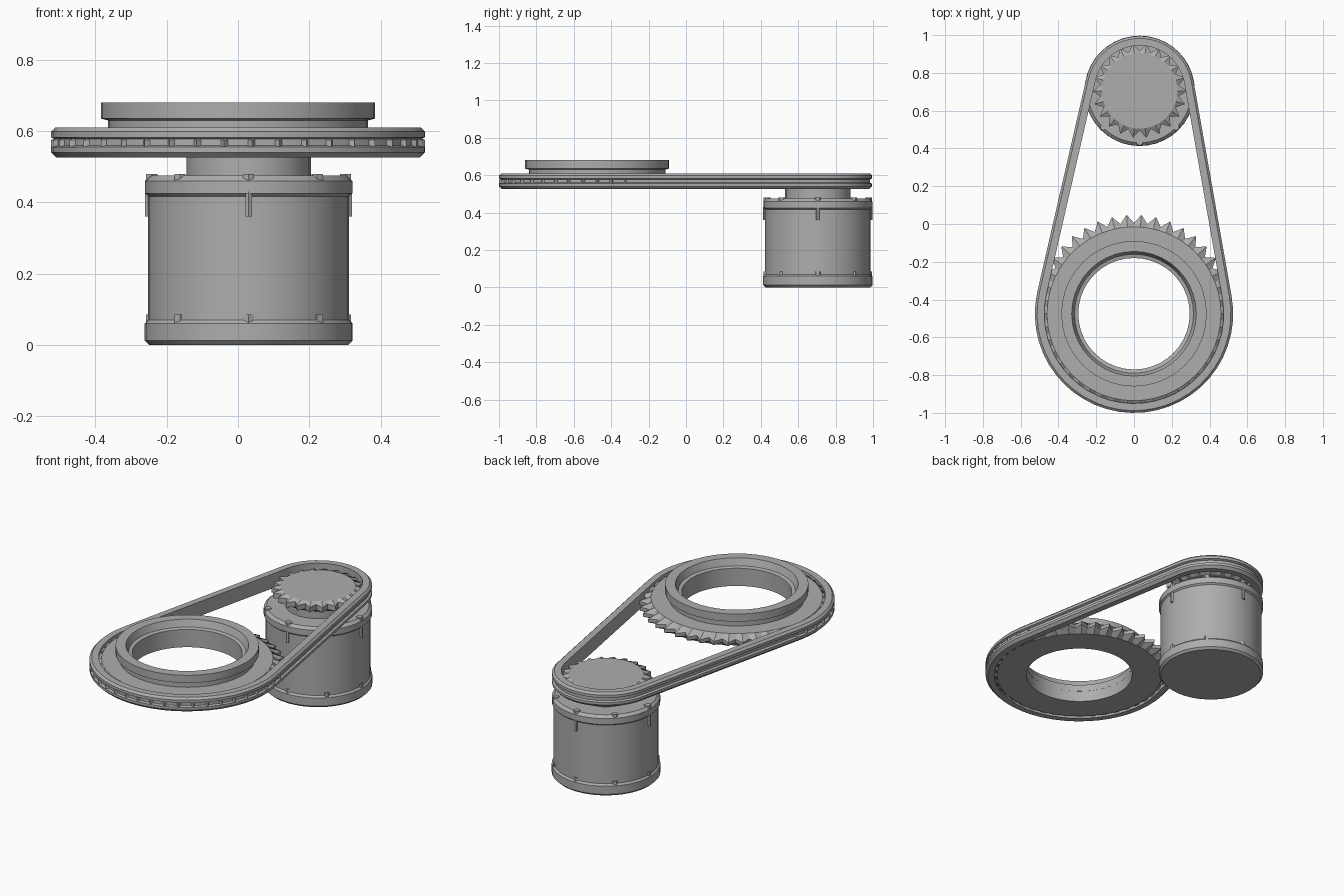
import bpy, bmesh, math
from mathutils import Vector

cube = bpy.data.objects.get("Cube")
if cube:
    bpy.data.objects.remove(cube, do_unlink=True)

metal = bpy.data.materials.new("grey_metal")
metal.use_nodes = True
GREY = (0.42, 0.42, 0.42, 1)
metal.diffuse_color = GREY
metal.node_tree.nodes["Principled BSDF"].inputs["Base Color"].default_value = GREY

BIG, BIG_R = Vector((0.0, -0.475)), 0.525
SMALL, SMALL_R = Vector((0.03, 0.705)), 0.29


def finish(name, bm):
    """Turn a bmesh into a shaded grey object."""
    bmesh.ops.remove_doubles(bm, verts=bm.verts, dist=1e-5)
    bmesh.ops.recalc_face_normals(bm, faces=bm.faces)
    mesh = bpy.data.meshes.new(name)
    bm.to_mesh(mesh)
    bm.free()
    mesh.materials.append(metal)
    obj = bpy.data.objects.new(name, mesh)
    bpy.context.collection.objects.link(obj)
    bpy.ops.object.select_all(action='DESELECT')
    bpy.context.view_layer.objects.active = obj
    obj.select_set(True)
    bpy.ops.object.shade_smooth_by_angle(angle=math.radians(25))
    return obj


def skin(name, loops):
    """Bridge a closed ring of closed cross-sections."""
    bm = bmesh.new()
    rows = [[bm.verts.new(p) for p in loop] for loop in loops]
    for i, row in enumerate(rows):
        nxt = rows[(i + 1) % len(rows)]
        for j in range(len(row)):
            k = (j + 1) % len(row)
            bm.faces.new((row[j], row[k], nxt[k], nxt[j]))
    return finish(name, bm)


def lathe(name, centre, profile, segments=40, tooth=0.0):
    """Revolve a closed (radius, z) profile; tooth notches the rim."""
    rim = max(r for r, z in profile)
    loops = []
    for i in range(segments):
        a = math.tau * i / segments
        loop = []
        for r, z in profile:
            if r > rim - 0.001 and i % 2:
                r -= tooth
            loop.append((centre.x + r * math.cos(a), centre.y + r * math.sin(a), z))
        loops.append(loop)
    return skin(name, loops)


def bolts(name, centre, count, ring, radius, z0, z1):
    """A circle of upright hexagonal bolts."""
    bm = bmesh.new()
    for i in range(count):
        a = math.tau * i / count - math.pi / 2
        res = bmesh.ops.create_cone(bm, cap_ends=True, segments=6,
                                    radius1=radius, radius2=radius, depth=z1 - z0)
        spot = Vector((centre.x + ring * math.cos(a),
                       centre.y + ring * math.sin(a), (z0 + z1) / 2))
        bmesh.ops.translate(bm, verts=res["verts"], vec=spot)
    return finish(name, bm)


# Motor housing
lathe("motor_bottom_cap", SMALL,
      [(0, 0), (0.28, 0), (0.292, 0.012), (0.292, 0.06), (0.28, 0.072), (0, 0.072)])
lathe("motor_body", SMALL, [(0, 0.07), (0.282, 0.07), (0.282, 0.425), (0, 0.425)])
lathe("motor_top_cap", SMALL,
      [(0, 0.415), (0.28, 0.415), (0.291, 0.425), (0.291, 0.46), (0.275, 0.475), (0, 0.475)])
bolts("top_cap_bolts", SMALL, 8, 0.272, 0.018, 0.43, 0.48)
bolts("bottom_cap_bolts", SMALL, 8, 0.272, 0.018, 0.05, 0.085)
bolts("motor_side_pins", SMALL, 4, 0.282, 0.01, 0.36, 0.43)

# Drive shaft hub and small toothed wheel
lathe("drive_hub", SMALL, [(0, 0.47), (0.175, 0.47), (0.175, 0.54), (0, 0.54)], 24)
lathe("small_sprocket", SMALL,
      [(0, 0.53), (0.2, 0.53), (0.25, 0.545), (0.25, 0.575), (0.2, 0.59), (0, 0.59)], 44, 0.04)

# Large toothed wheel with its raised rim
lathe("large_sprocket", BIG,
      [(0.295, 0.53), (0.46, 0.53), (0.525, 0.555), (0.525, 0.575), (0.46, 0.6), (0.295, 0.6)],
      84, 0.045)
lathe("raised_rim", BIG,
      [(0.295, 0.595), (0.365, 0.595), (0.365, 0.63), (0.385, 0.635), (0.385, 0.68),
       (0.33, 0.68), (0.315, 0.64), (0.295, 0.635)])

# Grooved belt following the tangents of both wheels
axis = SMALL - BIG
heading = math.atan2(axis.y, axis.x)
lean = math.acos((BIG_R - SMALL_R) / axis.length)
section = [(-0.05, 0.525), (-0.015, 0.525), (0, 0.54), (0, 0.555), (-0.012, 0.56),
           (-0.012, 0.577), (0, 0.582), (0, 0.598), (-0.012, 0.61), (-0.05, 0.61)]


def wrap(centre, radius, start, end, steps):
    loops = []
    for i in range(steps + 1):
        a = heading + start + (end - start) * i / steps
        loops.append([(centre.x + (radius + o) * math.cos(a),
                       centre.y + (radius + o) * math.sin(a), z) for o, z in section])
    return loops


skin("belt", wrap(BIG, BIG_R, lean, math.tau - lean, 28)
     + wrap(SMALL, SMALL_R, -lean, lean, 20))
